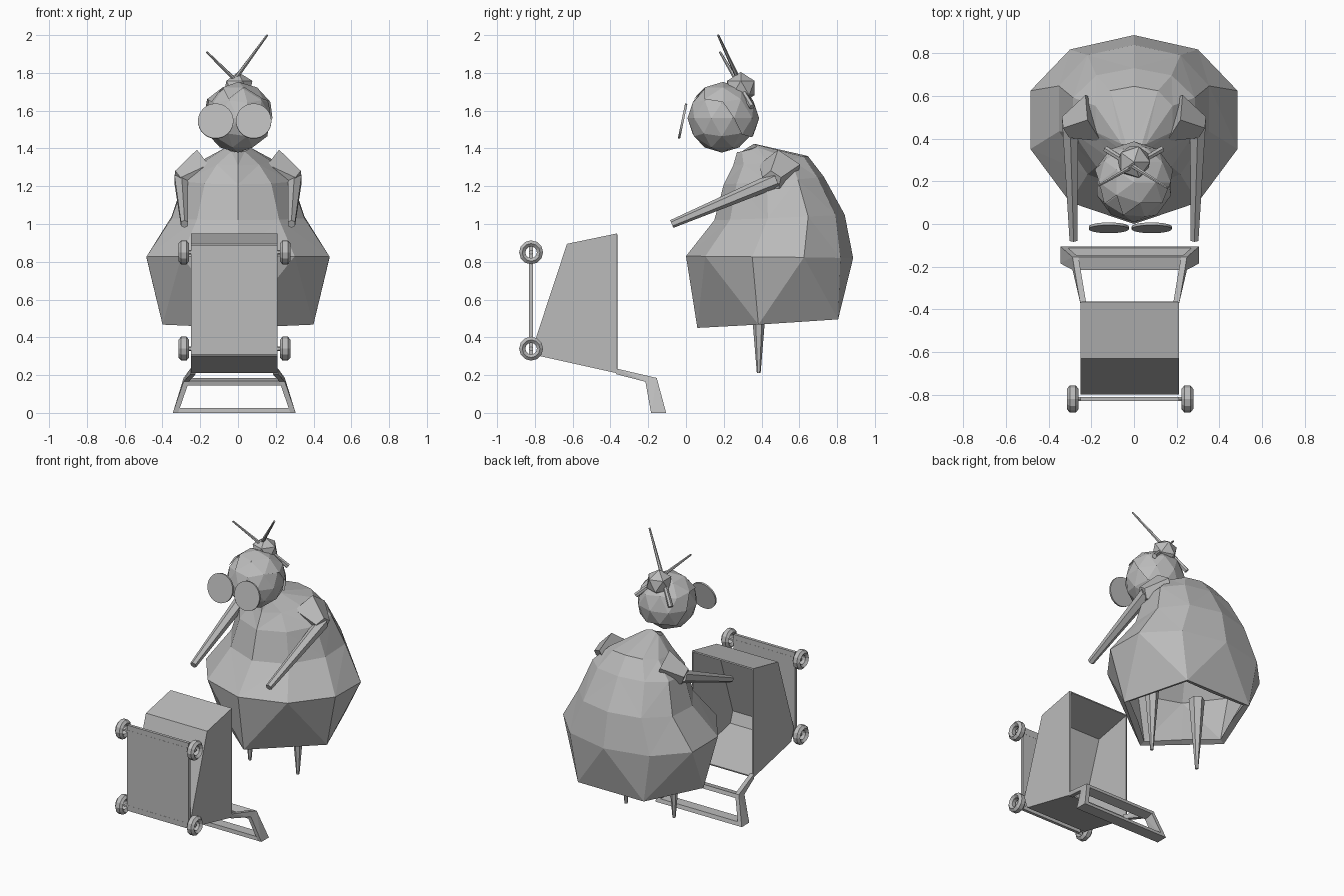
import bpy, bmesh, math
from mathutils import Vector, Matrix

if "Cube" in bpy.data.objects:
    bpy.data.objects.remove(bpy.data.objects["Cube"])

grey = bpy.data.materials.new("plain grey")
grey.diffuse_color = (0.5, 0.5, 0.5, 1)
grey.use_nodes = True
grey.node_tree.nodes["Principled BSDF"].inputs["Base Color"].default_value = grey.diffuse_color


def finish(name, bm, thick=0):
    bmesh.ops.recalc_face_normals(bm, faces=bm.faces[:])
    me = bpy.data.meshes.new(name)
    bm.to_mesh(me)
    bm.free()
    me.materials.append(grey)
    ob = bpy.data.objects.new(name, me)
    bpy.context.collection.objects.link(ob)
    if thick:
        m = ob.modifiers.new("thickness", 'SOLIDIFY')
        m.thickness = thick
        m.offset = -1
    return ob


def hull(name, pts):
    bm = bmesh.new()
    for p in pts:
        bm.verts.new(p)
    bmesh.ops.convex_hull(bm, input=bm.verts[:])
    return finish(name, bm)


def block(name, x0, x1, y0, y1, z0, z1):
    return hull(name, [(x, y, z) for x in (x0, x1) for y in (y0, y1) for z in (z0, z1)])


def cone(name, a, b, ra, rb, n=6):
    a, b = Vector(a), Vector(b)
    d = b - a
    bm = bmesh.new()
    rot = Matrix.Translation((a + b) / 2) @ d.to_track_quat('Z', 'Y').to_matrix().to_4x4()
    bmesh.ops.create_cone(bm, cap_ends=True, segments=n, radius1=ra, radius2=rb,
                          depth=d.length, matrix=rot)
    return finish(name, bm)


def ico(name, c, r, sub, keep=None):
    bm = bmesh.new()
    bmesh.ops.create_icosphere(bm, subdivisions=sub, radius=r)
    if keep:
        cut = [f for f in bm.faces if not keep(f.calc_center_median())]
        bmesh.ops.delete(bm, geom=cut, context='FACES')
    bmesh.ops.translate(bm, vec=c, verts=bm.verts[:])
    return finish(name, bm)


# Dress and hunched back: ten-sided rings (front y, back y, front z, back z, half width)
rings = [(0.06, 0.865, 0.45, 0.50, 0.42), (0.0, 0.885, 0.83, 0.82, 0.51),
         (0.15, 0.84, 1.02, 1.05, 0.37), (0.20, 0.73, 1.21, 1.25, 0.30),
         (0.25, 0.645, 1.31, 1.36, 0.19), (0.27, 0.36, 1.38, 1.425, 0.06)]
bm = bmesh.new()
loops = []
for k, (yf, yb, zf, zb, rx) in enumerate(rings):
    pts = []
    for i in range(10):
        a = math.radians(36 * i)
        t = (1 - math.cos(a)) / 2
        pts.append(Vector((rx * math.sin(a), yf + (yb - yf) * t + 0.05 * math.sin(a) ** 2,
                           zf + (zb - zf) * t)))
    if k == 0:  # the hem is a pentagon
        for i in range(1, 10, 2):
            pts[i] = (pts[i - 1] + pts[(i + 1) % 10]) / 2
    loops.append([bm.verts.new(p) for p in pts])
for lo, hi in zip(loops, loops[1:]):
    for i in range(10):
        j = (i + 1) % 10
        if i % 2:
            bm.faces.new((lo[i], lo[j], hi[i]))
            bm.faces.new((lo[j], hi[j], hi[i]))
        else:
            bm.faces.new((lo[i], lo[j], hi[j]))
            bm.faces.new((lo[i], hi[j], hi[i]))
bm.faces.new(loops[-1])
finish("dress", bm, 0.04)

# Head, hair, bun
ico("head", (0, 0.19, 1.56), 0.182, 2)
ico("hair", (0, 0.195, 1.56), 0.192, 2, lambda c: c.z * 0.8 + c.y * 0.75 > 0.03)
ico("hair_bun", (0, 0.29, 1.72), 0.085, 1)
cone("long_hairpin", (-0.13, 0.35, 1.61), (0.155, 0.17, 2.0), 0.016, 0.006)
cone("short_hairpin", (0.13, 0.35, 1.62), (-0.165, 0.18, 1.91), 0.016, 0.006)

# Round spectacles, leaning forward at the bottom
for x, side in ((-0.118, "left"), (0.083, "right")):
    cone(side + "_lens", (x, -0.024, 1.546), (x, -0.012, 1.5435), 0.094, 0.094, 32)

# Arms, sleeves, legs
for s, side in ((-1, "left"), (1, "right")):
    cone(side + "_arm", (s * 0.30, 0.48, 1.235), (s * 0.283, -0.075, 1.0), 0.042, 0.022)
    cone(side + "_sleeve", (s * 0.18, 0.50, 1.28), (s * 0.315, 0.455, 1.23), 0.12, 0.055, 5)
    cone(side + "_leg", (s * 0.18, 0.385, 0.70), (s * 0.18, 0.385, 0.21), 0.05, 0.01)

# Tipped-over trolley basket, open towards the back
CX, HW = -0.02, 0.23
prof = [(-0.365, 0.95), (-0.63, 0.895), (-0.80, 0.38), (-0.77, 0.30), (-0.365, 0.21)]
bm = bmesh.new()
L = [bm.verts.new((CX - HW, y, z)) for y, z in prof]
R = [bm.verts.new((CX + HW, y, z)) for y, z in prof]
bm.faces.new(L)
bm.faces.new(R)
for i in range(4):
    bm.faces.new((L[i], L[i + 1], R[i + 1], R[i]))
finish("basket", bm, 0.012)

# Base plate and wheels
block("base_plate", CX - HW, CX + HW, -0.83, -0.81, 0.31, 0.89)
for x in (-0.287, 0.25):
    for z in (0.34, 0.85):
        bm = bmesh.new()
        tube = []
        for i in range(12):
            a = math.tau * i / 12
            tube.append([bm.verts.new((x + 0.028 * math.sin(b),
                                       -0.82 + (0.047 + 0.019 * math.cos(b)) * math.cos(a),
                                       z + (0.047 + 0.019 * math.cos(b)) * math.sin(a)))
                         for b in [math.tau * (j + 0.5) / 6 for j in range(6)]])
        for i in range(12):
            for j in range(6):
                n, m = (i + 1) % 12, (j + 1) % 6
                bm.faces.new((tube[i][j], tube[n][j], tube[n][m], tube[i][m]))
        finish("wheel", bm)
for z in (0.34, 0.85):
    cone("axle", (-0.29, -0.82, z), (0.255, -0.82, z), 0.012, 0.012)

# Handle: two bent arms, an elbow bar and a grip bar on the ground
for s, side in ((-1, "left"), (1, "right")):
    def sect(w, *yz):
        return [(CX + s * (w - d), y, z) for y, z in yz for d in (0, 0.028)]
    root = sect(0.232, (-0.37, 0.235), (-0.37, 0.205))
    elbow = sect(0.268, (-0.155, 0.185), (-0.215, 0.165))
    foot = sect(0.325, (-0.105, 0), (-0.185, 0))
    hull(side + "_handle_arm", root + elbow)
    hull(side + "_handle_end", elbow + foot)
hull("elbow_bar", [(CX + s * 0.26, y, z) for s in (-1, 1)
                   for y, z in ((-0.155, 0.185), (-0.215, 0.17), (-0.208, 0.145), (-0.148, 0.16))])
hull("grip_bar", [(CX + s * w, y, z) for s in (-1, 1)
                  for y, z, w in ((-0.105, 0, 0.325), (-0.185, 0, 0.325),
                                  (-0.182, 0.025, 0.317), (-0.112, 0.025, 0.317))])
